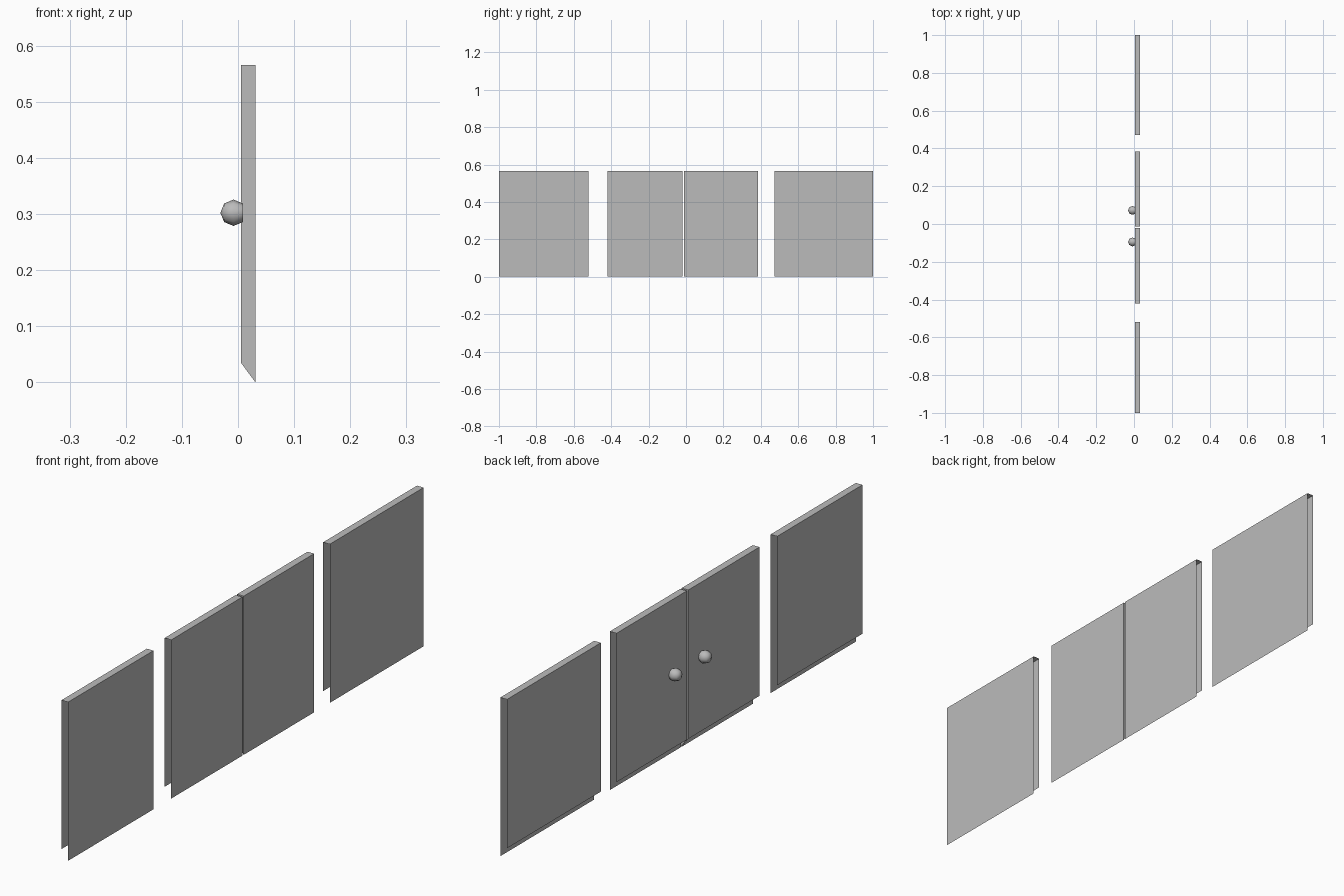
import bpy
import bmesh
from math import radians
from mathutils import Matrix

cube = bpy.data.objects.get("Cube")
if cube:
    bpy.data.objects.remove(cube, do_unlink=True)

grey = bpy.data.materials.new("plain grey")
grey.use_nodes = True
grey.diffuse_color = (0.5, 0.5, 0.5, 1)
grey.node_tree.nodes["Principled BSDF"].inputs["Base Color"].default_value = (0.5, 0.5, 0.5, 1)

INNER, OUTER = 0.005, 0.031   # x of the knob side and the plain side
TOP, LIP = 0.565, 0.035       # panel height and raised lower edge


def finish(name, bm):
    mesh = bpy.data.meshes.new(name)
    bm.to_mesh(mesh)
    bm.free()
    mesh.materials.append(grey)
    obj = bpy.data.objects.new(name, mesh)
    bpy.context.collection.objects.link(obj)
    return obj


def panel(name, y0, y1, cap=None):
    """Folded sheet: plain side, top and knob side, with an optional end cap."""
    bm = bmesh.new()
    profile = [(OUTER, 0), (OUTER, TOP), (INNER, TOP), (INNER, LIP)]
    near, far = [[bm.verts.new((x, y, z)) for x, z in profile] for y in (y0, y1)]
    for i in range(3):
        bm.faces.new((near[i], far[i], far[i + 1], near[i + 1]))
    if cap == "near":
        bm.faces.new(near)
    elif cap == "far":
        bm.faces.new(far[::-1])
    bm.normal_update()
    # Plain side must face outward
    if bm.faces[:][0].normal.x < 0:
        bmesh.ops.reverse_faces(bm, faces=bm.faces[:])
    return finish(name, bm)


def knob(name, y):
    """Low-sided ball, open where it meets the door."""
    bm = bmesh.new()
    bmesh.ops.create_uvsphere(bm, u_segments=8, v_segments=4, radius=0.0235,
                              matrix=Matrix.Rotation(radians(90), 4, "Y"))
    pole = max(bm.verts, key=lambda v: v.co.x)
    bmesh.ops.delete(bm, geom=[pole], context="VERTS")
    for face in bm.faces:
        face.smooth = True
    obj = finish(name, bm)
    obj.location = (-0.008, y, 0.302)
    return obj


# Side panels, open at both ends
panel("right_side_panel", -1, -0.52)
panel("left_side_panel", 0.472, 1)

# Pair of doors, closed where they meet
panel("right_door", -0.42, -0.02, "far")
panel("left_door", -0.012, 0.384, "near")

# Door knobs
knob("right_knob", -0.095)
knob("left_knob", 0.072)
